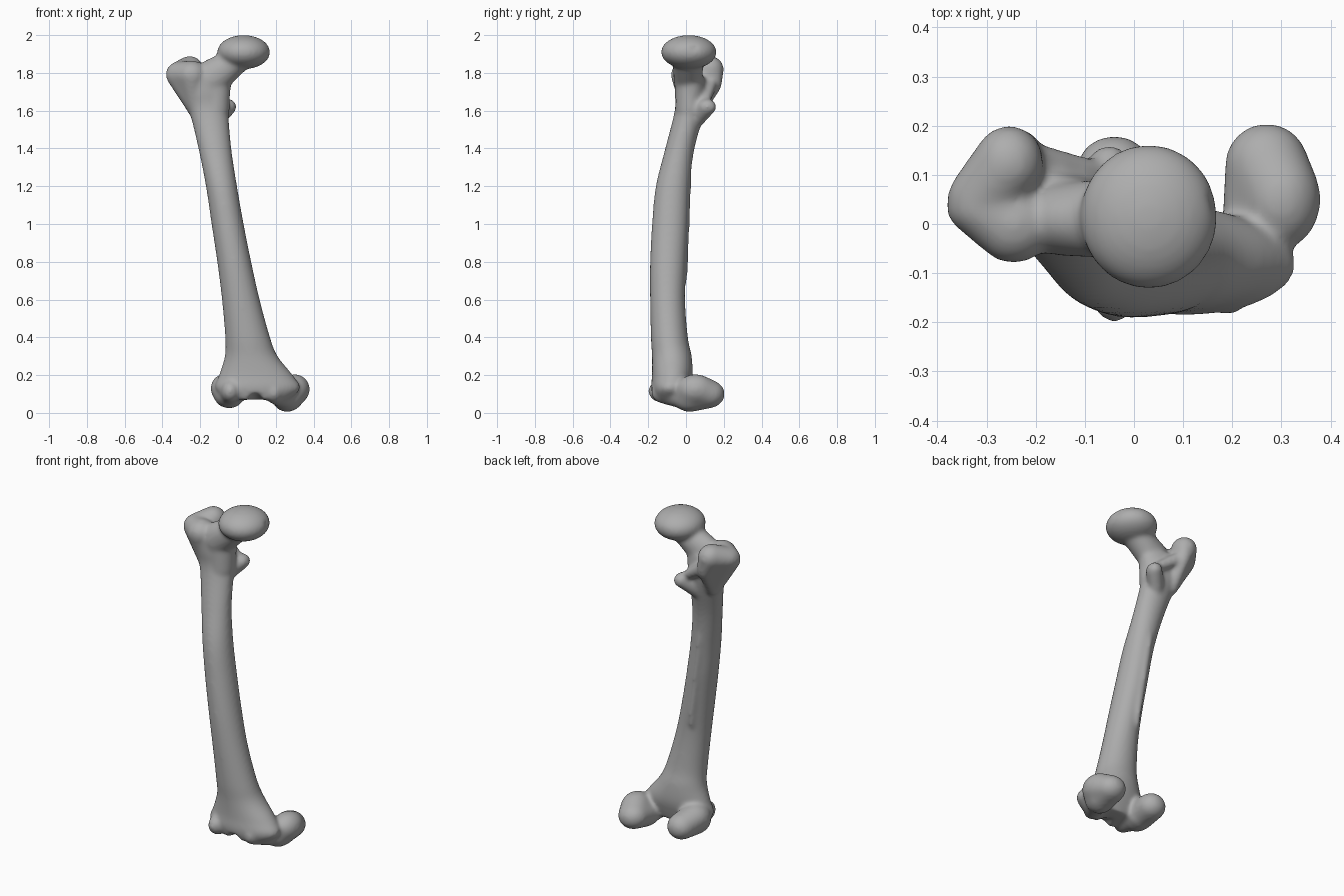
import bpy, bmesh, math
from mathutils import Vector, Matrix

cube = bpy.data.objects.get("Cube")
if cube:
    bpy.data.objects.remove(cube)

bone = bpy.data.materials.new("bone_grey")
bone.use_nodes = True
GREY = (0.42, 0.42, 0.42, 1)
bone.diffuse_color = GREY
bone.node_tree.nodes["Principled BSDF"].inputs["Base Color"].default_value = GREY


def blob(bm, *balls):
    """Convex skin around ellipsoids, each given as (centre, radii)."""
    part = bmesh.new()
    for centre, radii in balls:
        m = Matrix.Translation(centre) @ Matrix.Diagonal((*radii, 1))
        bmesh.ops.create_icosphere(part, subdivisions=4, radius=1, matrix=m)
    if len(balls) > 1:
        out = bmesh.ops.convex_hull(part, input=part.verts)
        junk = {g for g in out["geom_interior"] + out["geom_unused"]
                if isinstance(g, bmesh.types.BMVert)}
        bmesh.ops.delete(part, geom=list(junk), context='VERTS')
    bmesh.ops.recalc_face_normals(part, faces=part.faces)
    mesh = bpy.data.meshes.new("part")
    part.to_mesh(mesh)
    part.free()
    bm.from_mesh(mesh)
    bpy.data.meshes.remove(mesh)


def spline(a, b, c, d, t):
    return 0.5 * (2 * b + (c - a) * t + (2 * a - 5 * b + 4 * c - d) * t * t
                  + (3 * b - a - 3 * c + d) * t ** 3)


def loft(bm, sections, steps=6, sides=40):
    """Closed skin through sections (z, left, right, front, back)."""
    rows = [Vector(s) for s in sections]
    rows = [rows[0]] + rows + [rows[-1]]
    cuts = [spline(*rows[i:i + 4], k / steps)
            for i in range(len(rows) - 3) for k in range(steps)] + [rows[-1]]
    rings = []
    for z, left, right, front, back in cuts:
        ring = []
        for k in range(sides):
            a = math.tau * k / sides
            ring.append(bm.verts.new(((left + right) / 2 + (right - left) / 2 * math.cos(a),
                                      (front + back) / 2 + (back - front) / 2 * math.sin(a), z)))
        rings.append(ring)
    for low, high in zip(rings, rings[1:]):
        for k in range(sides):
            n = (k + 1) % sides
            bm.faces.new((low[k], low[n], high[n], high[k]))
    bm.faces.new(rings[0][::-1])
    bm.faces.new(rings[-1])


def finish(bm, name):
    mesh = bpy.data.meshes.new(name)
    bm.to_mesh(mesh)
    bm.free()
    obj = bpy.data.objects.new(name, mesh)
    bpy.context.collection.objects.link(obj)
    return obj


bm = bmesh.new()

# Bowed shaft, flaring at the knee end
loft(bm, [
    (0.07, -0.06, 0.27, -0.17, 0.00),
    (0.13, -0.12, 0.33, -0.185, 0.02),
    (0.20, -0.10, 0.29, -0.18, 0.035),
    (0.30, -0.07, 0.21, -0.18, 0.03),
    (0.40, -0.068, 0.17, -0.186, 0.01),
    (0.60, -0.085, 0.115, -0.19, -0.005),
    (0.80, -0.11, 0.07, -0.19, 0.0),
    (1.00, -0.14, 0.03, -0.18, 0.01),
    (1.20, -0.17, -0.005, -0.16, 0.02),
    (1.40, -0.21, -0.035, -0.11, 0.045),
    (1.60, -0.26, -0.05, -0.06, 0.10),
    (1.70, -0.31, -0.04, -0.06, 0.11),
    (1.78, -0.34, -0.03, -0.06, 0.10),
])

# Ball head and neck
blob(bm, ((0.03, 0.015, 1.91), (0.14, 0.147, 0.09)))
blob(bm, ((0.02, 0.012, 1.885), (0.07, 0.085, 0.06)),
     ((-0.14, 0.01, 1.77), (0.08, 0.075, 0.105)))
blob(bm, ((-0.13, 0.015, 1.75), (0.09, 0.07, 0.10)),
     ((-0.12, 0.02, 1.60), (0.075, 0.075, 0.05)))

# Greater trochanter: outer crest, front corner and rear hook
blob(bm, ((-0.31, 0.035, 1.79), (0.072, 0.06, 0.07)),
     ((-0.245, 0.0, 1.79), (0.08, 0.08, 0.075)),
     ((-0.23, 0.03, 1.62), (0.04, 0.06, 0.05)))
blob(bm, ((-0.31, 0.05, 1.80), (0.07, 0.07, 0.06)),
     ((-0.255, 0.125, 1.82), (0.07, 0.075, 0.07)),
     ((-0.23, 0.15, 1.75), (0.04, 0.04, 0.06)),
     ((-0.22, 0.05, 1.60), (0.04, 0.05, 0.05)))

# Lesser trochanter and the crest between the two
blob(bm, ((-0.05, 0.112, 1.62), (0.042, 0.05, 0.042)),
     ((-0.12, 0.05, 1.56), (0.05, 0.04, 0.06)))
blob(bm, ((-0.06, 0.10, 1.64), (0.025, 0.025, 0.025)),
     ((-0.22, 0.14, 1.75), (0.03, 0.03, 0.04)))

# Rough ridge along the back of the shaft
blob(bm, ((-0.10, 0.0, 1.25), (0.02, 0.03, 0.1)),
     ((-0.03, -0.02, 0.75), (0.02, 0.03, 0.1)))

# Inner condyle
blob(bm, ((0.30, 0.05, 0.125), (0.08, 0.10, 0.08)),
     ((0.27, 0.12, 0.10), (0.085, 0.085, 0.075)),
     ((0.26, 0.02, 0.08), (0.08, 0.09, 0.075)))
blob(bm, ((0.27, 0.03, 0.08), (0.075, 0.08, 0.07)),
     ((0.19, -0.12, 0.11), (0.05, 0.065, 0.06)))

# Outer condyle
blob(bm, ((-0.06, 0.0, 0.13), (0.085, 0.10, 0.08)),
     ((-0.04, 0.10, 0.11), (0.08, 0.08, 0.075)),
     ((-0.05, -0.02, 0.10), (0.08, 0.10, 0.075)))
blob(bm, ((-0.04, 0.0, 0.10), (0.075, 0.08, 0.075)),
     ((-0.04, -0.13, 0.115), (0.05, 0.07, 0.06)))
femur = finish(bm, "thigh_bone")

# Hollows: pit in the ball, trochanteric fossa, knee notch, kneecap groove
bm = bmesh.new()
blob(bm, ((0.175, 0.05, 1.935), (0.025, 0.035, 0.022)))
blob(bm, ((-0.15, 0.15, 1.83), (0.035, 0.06, 0.06)))
blob(bm, ((0.11, 0.14, 0.09), (0.065, 0.12, 0.08)),
     ((0.11, 0.06, 0.0), (0.05, 0.08, 0.06)))
blob(bm, ((0.09, -0.22, 0.06), (0.05, 0.05, 0.06)),
     ((0.10, -0.02, 0.0), (0.04, 0.05, 0.05)))
hollows = finish(bm, "hollow_cutter")
hollows.hide_render = True


def remesh(obj, size):
    m = obj.modifiers.new("fuse", 'REMESH')
    m.mode = 'VOXEL'
    m.voxel_size = size


remesh(hollows, 0.01)
remesh(femur, 0.009)
cut = femur.modifiers.new("hollow", 'BOOLEAN')
cut.operation = 'DIFFERENCE'
cut.solver = 'EXACT'
cut.object = hollows
remesh(femur, 0.009)
soft = femur.modifiers.new("soften", 'SMOOTH')
soft.factor = 0.5
soft.iterations = 14

# Bake the fused surface and drop the cutter
bpy.context.view_layer.update()
graph = bpy.context.evaluated_depsgraph_get()
baked = bpy.data.meshes.new_from_object(femur.evaluated_get(graph))
femur.modifiers.clear()
femur.data = baked
bpy.data.objects.remove(hollows)
baked.materials.clear()
baked.materials.append(bone)
for poly in baked.polygons:
    poly.use_smooth = True
    poly.material_index = 0
